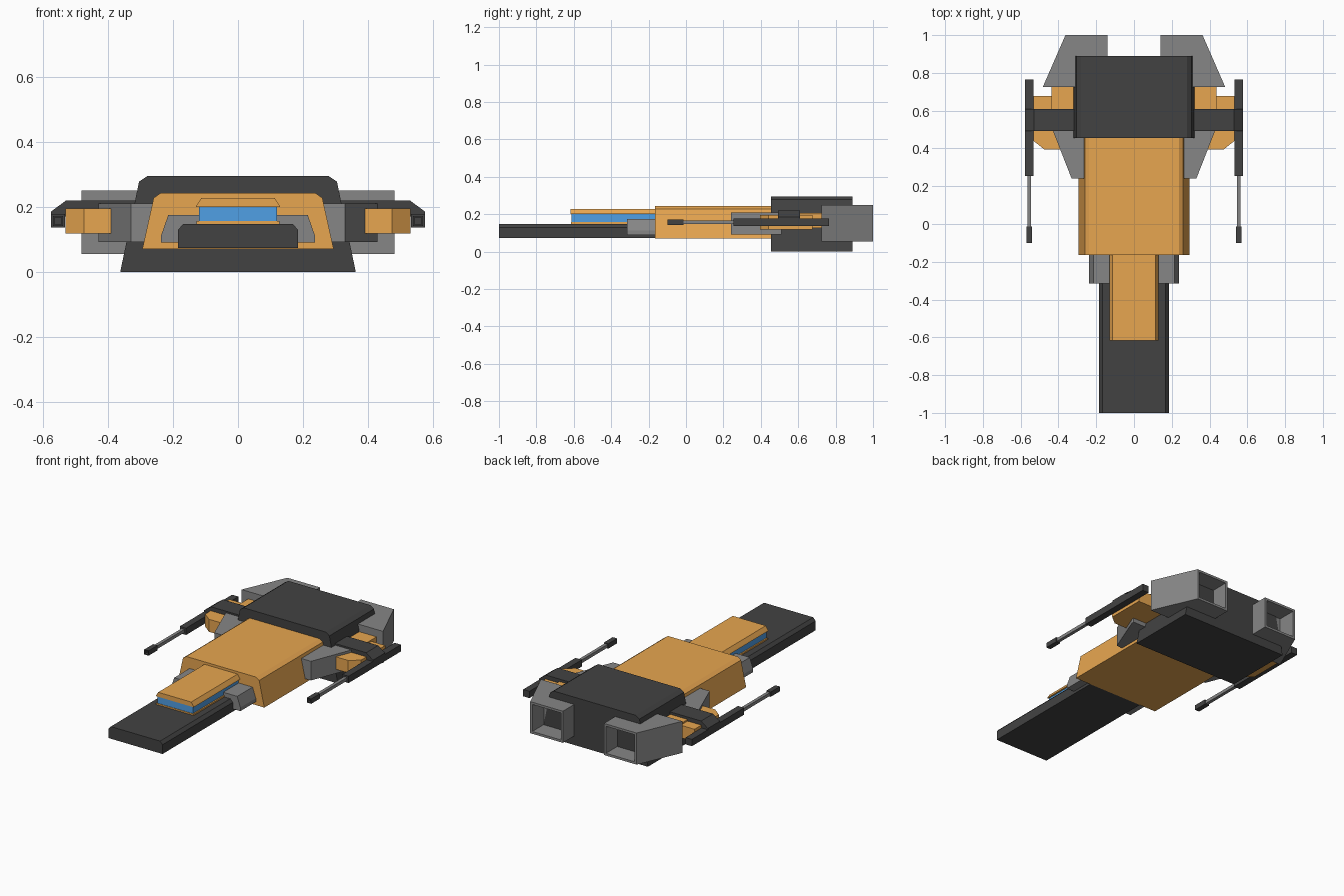
import bpy, bmesh
from mathutils import Vector

if "Cube" in bpy.data.objects:
    bpy.data.objects.remove(bpy.data.objects["Cube"])


def material(name, rgb):
    m = bpy.data.materials.new(name)
    m.diffuse_color = (*rgb, 1)
    m.use_nodes = True
    m.node_tree.nodes["Principled BSDF"].inputs["Base Color"].default_value = m.diffuse_color
    return m


ORANGE = material("orange", (0.80, 0.38, 0.08))
DARK = material("dark", (0.055, 0.055, 0.055))
GREY = material("grey", (0.24, 0.24, 0.24))
BLUE = material("blue", (0.08, 0.35, 0.78))


def prism(name, pts, lo, hi, axis, mat, mirror=False, hole=None):
    """Extrude a profile: axis 'y' takes (x, z) points, axis 'z' takes (x, y).
    hole = (direction, wall, depth) sinks a recess into the face looking that way."""
    bm = bmesh.new()
    put = (lambda a, b, t: (a, t, b)) if axis == 'y' else (lambda a, b, t: (a, b, t))
    base = bm.faces.new([bm.verts.new(put(a, b, lo)) for a, b in pts])
    ext = bmesh.ops.extrude_face_region(bm, geom=[base])
    verts = [g for g in ext['geom'] if isinstance(g, bmesh.types.BMVert)]
    bmesh.ops.translate(bm, verts=verts, vec=Vector(put(0, 0, hi - lo)))
    bmesh.ops.recalc_face_normals(bm, faces=bm.faces)
    if hole:
        d, wall, depth = Vector(hole[0]), hole[1], hole[2]
        face = max(bm.faces, key=lambda f: f.normal.dot(d) + 0.01 * f.calc_center_median().dot(d))
        bmesh.ops.inset_region(bm, faces=[face], thickness=wall)
        new = bmesh.ops.extrude_discrete_faces(bm, faces=[face])['faces']
        bmesh.ops.translate(bm, verts=new[0].verts, vec=-d * depth)
    me = bpy.data.meshes.new(name)
    bm.to_mesh(me)
    bm.free()
    me.materials.append(mat)
    ob = bpy.data.objects.new(name, me)
    bpy.context.collection.objects.link(ob)
    if mirror:
        ob.modifiers.new("mirror", 'MIRROR')
    return ob


def sym(half):
    """Complete a profile from its right half, listed bottom to top."""
    return half + [(-x, z) for x, z in reversed(half)]


def rect(x0, x1, z0, z1):
    return [(x0, z0), (x1, z0), (x1, z1), (x0, z1)]


# Central hull, front to back
prism("nose_plank", sym([(0.185, 0.073), (0.185, 0.13), (0.168, 0.148)]), -1, -0.12, 'y', DARK)
prism("shoulder_block", sym([(0.237, 0.09), (0.237, 0.112), (0.215, 0.175)]), -0.315, -0.12, 'y', GREY)
prism("cockpit_base", rect(-0.128, 0.128, 0.147, 0.157), -0.615, -0.12, 'y', ORANGE)
prism("cockpit_window", rect(-0.12, 0.12, 0.156, 0.202), -0.612, -0.12, 'y', BLUE)
prism("cockpit_roof", sym([(0.13, 0.2), (0.127, 0.206), (0.113, 0.228)]), -0.617, -0.12, 'y', ORANGE)
prism("main_body", sym([(0.295, 0.07), (0.26, 0.228), (0.238, 0.243)]), -0.165, 0.5, 'y', ORANGE)
prism("engine_block", sym([(0.363, 0), (0.305, 0.278), (0.28, 0.295)]), 0.455, 0.89, 'y', DARK)

# Side intakes and hollow rear nozzles
prism("side_intake", [(0.2, 0.24), (0.33, 0.24), (0.43, 0.495), (0.43, 0.51), (0.2, 0.51)],
      0.092, 0.21, 'z', GREY, True)
prism("rear_nozzle", [(0.14, 1), (0.14, 0.86), (0.25, 0.725), (0.483, 0.725), (0.363, 1)],
      0.055, 0.25, 'z', GREY, True, ((0, 1, 0), 0.02, 0.115))

# Side pods
prism("outer_pod", [(0.3, 0.395), (0.475, 0.395), (0.532, 0.44), (0.532, 0.677), (0.3, 0.677)],
      0.118, 0.195, 'z', ORANGE, True)
prism("inner_pod", [(0.3, 0.5), (0.438, 0.5), (0.438, 0.74), (0.3, 0.74)],
      0.125, 0.205, 'z', ORANGE, True)

# Gun arms and guns
prism("gun_arm", [(0.28, 0.19), (0.28, 0.22), (0.53, 0.22), (0.576, 0.186), (0.576, 0.165),
                  (0.535, 0.165), (0.525, 0.19)], 0.493, 0.61, 'y', DARK, True)
prism("gun_body", rect(0.533, 0.576, 0.136, 0.178), 0.255, 0.765, 'y', DARK, True)
prism("gun_barrel", rect(0.545, 0.565, 0.147, 0.167), -0.03, 0.27, 'y', GREY, True)
prism("gun_muzzle", rect(0.54, 0.57, 0.142, 0.172), -0.1, -0.013, 'y', DARK, True,
      ((0, -1, 0), 0.006, 0.03))
